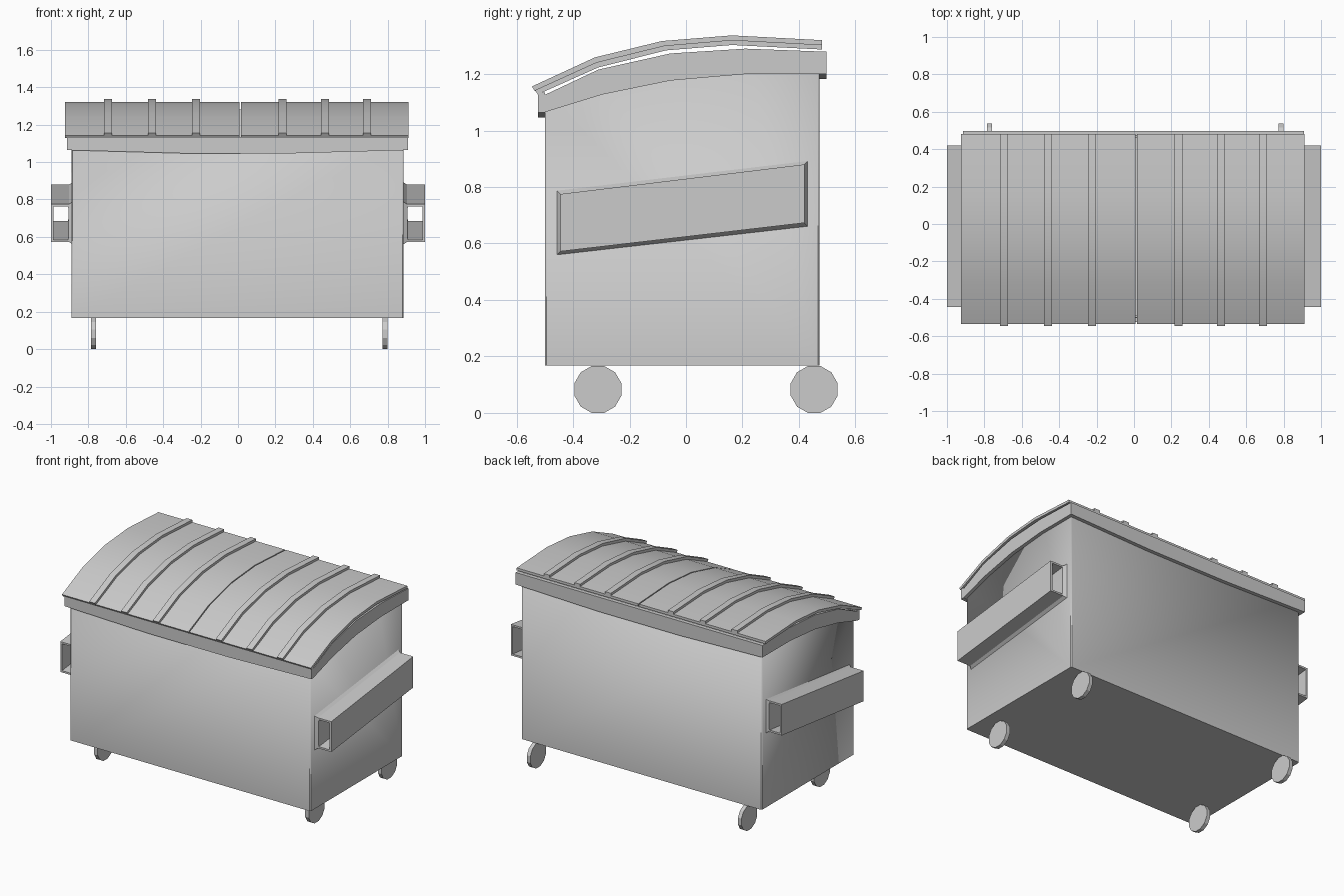
import bpy, bmesh, math
from mathutils import Matrix

if "Cube" in bpy.data.objects:
    bpy.data.objects.remove(bpy.data.objects["Cube"])


def finish(name, bm):
    bmesh.ops.recalc_face_normals(bm, faces=bm.faces)
    me = bpy.data.meshes.new(name)
    bm.to_mesh(me)
    bm.free()
    me.shade_smooth()
    me.set_sharp_from_angle(angle=math.radians(25))
    ob = bpy.data.objects.new(name, me)
    bpy.context.collection.objects.link(ob)
    return ob


def bridge(bm, a, b):
    n = len(a)
    for i in range(n):
        bm.faces.new((a[i], a[(i + 1) % n], b[(i + 1) % n], b[i]))


def prism(name, profile, a, b, axis="x"):
    """Extrude a profile (y,z along x, or x,z along y) from a to b."""
    bm = bmesh.new()
    place = (lambda p, d: (d, p[0], p[1])) if axis == "x" else (lambda p, d: (p[0], d, p[1]))
    r0, r1 = ([bm.verts.new(place(p, d)) for p in profile] for d in (a, b))
    bridge(bm, r0, r1)
    bm.faces.new(r0)
    bm.faces.new(r1)
    return finish(name, bm)


# Curved side profiles (y, z)
rim_top = [(-0.503, 1.125), (-0.31, 1.216), (-0.055, 1.273), (0.21, 1.29), (0.475, 1.28)]
rim_low = [(-0.503, 1.064), (-0.295, 1.128), (-0.055, 1.177), (0.21, 1.20), (0.475, 1.20)]
lid_low = [(-0.525, 1.128), (-0.312, 1.223), (-0.071, 1.284), (0.163, 1.303), (0.482, 1.287)]
lid_top = [(-0.535, 1.143), (-0.317, 1.242), (-0.077, 1.301), (0.163, 1.321), (0.482, 1.304)]
rib_top = [(-0.546, 1.156), (-0.323, 1.259), (-0.085, 1.317), (0.163, 1.337), (0.482, 1.32)]
XL, XR = -0.89, 0.885

# Hollow bin body: floor and four walls, open under the lid
bm = bmesh.new()
prof = [(-0.50, 0.167)] + [(-0.50, 1.125)] + rim_top[1:-1] + [(0.473, 1.28), (0.473, 0.167)]
l, r = ([bm.verts.new((x, y, z)) for y, z in prof] for x in (XL, XR))
n = len(prof)
for i in (0, n - 2, n - 1):
    j = (i + 1) % n
    bm.faces.new((l[i], l[j], r[j], r[i]))
bm.faces.new(l)
bm.faces.new(r)
uprights = [e for e in bm.edges if all(abs(v.co.z - 0.167) > 0.1 for v in e.verts) is False
            and abs(e.verts[0].co.z - e.verts[1].co.z) > 0.5]
bmesh.ops.bevel(bm, geom=uprights, offset=0.006, segments=1, affect='EDGES')
body = finish("bin_body", bm)
sol = body.modifiers.new("walls", 'SOLIDIFY')
sol.thickness = 0.012
sol.offset = -1

# Rim: curved side bands, and front and back bands that sag a little
for side, a, b in (("left", -0.913, XL), ("right", XR, 0.908)):
    prism(side + "_rim", rim_low + rim_top[::-1], a, b)
for side, y0, y1, lo, hi in (("front", -0.524, -0.50, 1.064, 1.135),
                             ("back", 0.473, 0.498, 1.20, 1.28)):
    prism(side + "_rim", [(-0.913, lo), (-0.3, lo - 0.017), (0.3, lo - 0.017), (0.908, lo),
                          (0.908, hi), (-0.913, hi)], y0, y1, "y")

# Two lid halves with raised ribs
for side, a, b, ribs in (("left", -0.925, 0.008, (-0.695, -0.46, -0.225)),
                         ("right", 0.015, 0.912, (0.238, 0.465, 0.69))):
    prism(side + "_lid", lid_low + lid_top[::-1], a, b)
    base = [(y, z - 0.004) for y, z in lid_top]
    for i, x in enumerate(ribs):
        prism(f"{side}_lid_rib_{i + 1}", base + rib_top[::-1], x - 0.021, x + 0.021)

# Sloping fork pockets: open tubes with a flared weld against the wall
for side, s in (("left", -1), ("right", 1)):
    bm = bmesh.new()
    outs, ins = [], []
    for y, d, lo, hi in ((-0.445, -1, 0.572, 0.775), (0.419, 1, 0.673, 0.88)):
        w, f = 0.885, 0.012
        outer = [(w, lo - f, d * f), (0.903, lo, 0), (1.0, lo, 0),
                 (1.0, hi, 0), (0.903, hi, 0), (w, hi + f, d * f)]
        inner = [(0.898, lo + f, 0), (0.909, lo + f, 0), (0.987, lo + f, 0),
                 (0.987, hi - f, 0), (0.909, hi - f, 0), (0.898, hi - f, 0)]
        inner = [(max(x, 0.907), z, e) for x, z, e in inner]
        inner[0] = (0.907, lo + 2 * f, 0)
        inner[5] = (0.907, hi - 2 * f, 0)
        o, i = ([bm.verts.new((s * x, y + e, z)) for x, z, e in ring] for ring in (outer, inner))
        bridge(bm, o, i)
        outs.append(o)
        ins.append(i)
    bridge(bm, *outs)
    bridge(bm, *ins)
    finish(side + "_fork_pocket", bm)

# Four thin wheels
for side, x in (("left", -0.772), ("right", 0.786)):
    for end, y in (("front", -0.312), ("back", 0.454)):
        pts = [(y + 0.086 * math.cos(t), 0.083 + 0.086 * math.sin(t))
               for t in (math.tau * (k + 0.5) / 12 for k in range(12))]
        prism(f"{end}_{side}_wheel", pts, x - 0.013, x + 0.013)
